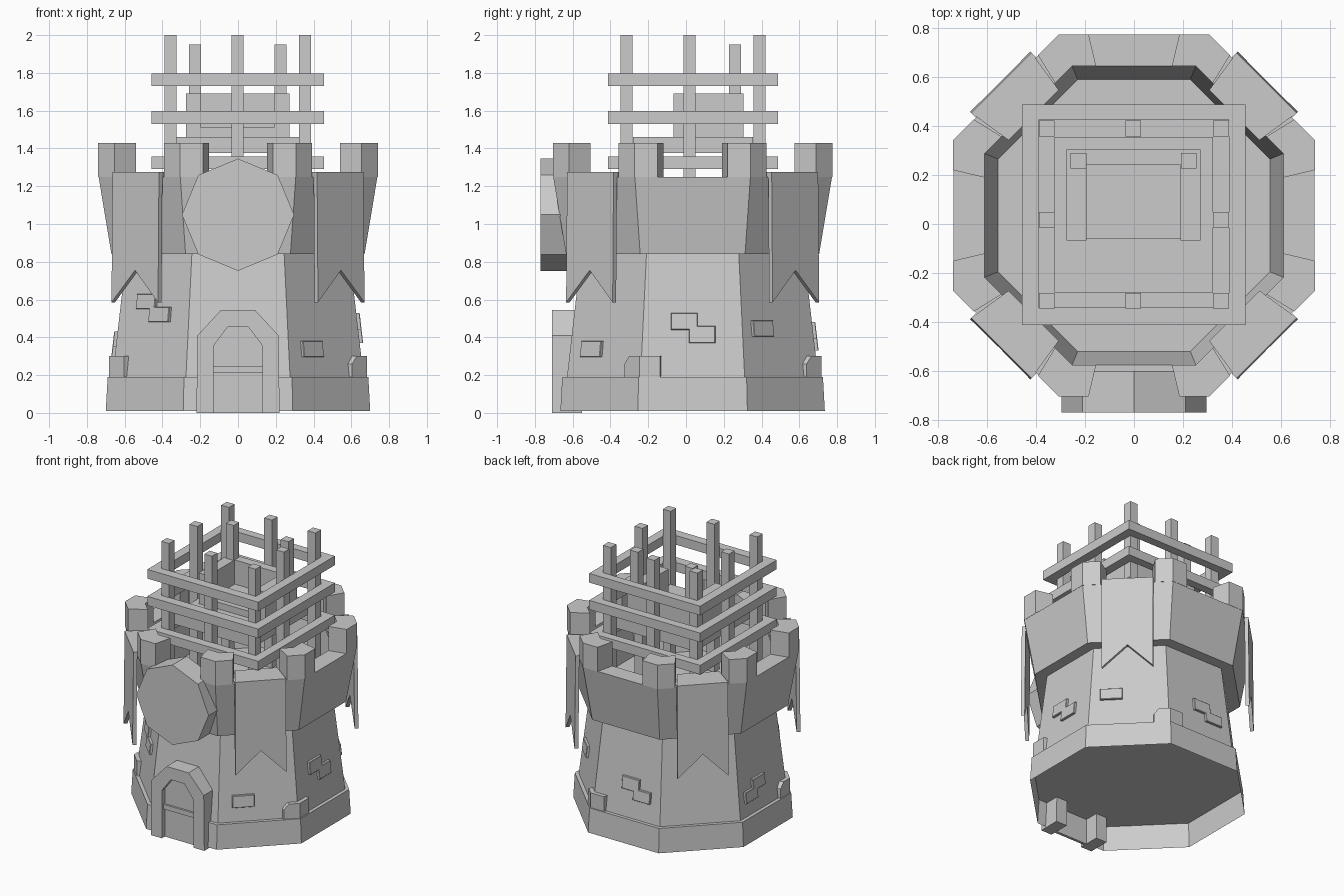
import bpy, bmesh, math
from mathutils import Vector

cube = bpy.data.objects.get("Cube")
if cube:
    bpy.data.objects.remove(cube, do_unlink=True)

CY = 0.035  # tower axis in y
T8 = math.tan(math.pi / 8)

grey = bpy.data.materials.new("plain_grey")
grey.use_nodes = True
COLOUR = (0.6, 0.6, 0.6, 1)
grey.diffuse_color = COLOUR
grey.node_tree.nodes["Principled BSDF"].inputs["Base Color"].default_value = COLOUR


def finish(name, bm):
    bmesh.ops.recalc_face_normals(bm, faces=bm.faces)
    mesh = bpy.data.meshes.new(name)
    bm.to_mesh(mesh)
    bm.free()
    mesh.materials.append(grey)
    ob = bpy.data.objects.new(name, mesh)
    bpy.context.collection.objects.link(ob)
    return ob


def loft(name, rings, caps=True):
    """Skin a list of equal point loops, with or without end caps."""
    bm = bmesh.new()
    loops = [[bm.verts.new(p) for p in ring] for ring in rings]
    n = len(loops[0])
    for a, b in zip(loops, loops[1:]):
        for i in range(n):
            j = (i + 1) % n
            bm.faces.new((a[i], a[j], b[j], b[i]))
    if caps:
        bm.faces.new(loops[0][::-1])
        bm.faces.new(loops[-1])
    return finish(name, bm)


def box(name, x0, x1, y0, y1, z0, z1):
    return loft(name, [[(x0, y0, z), (x1, y0, z), (x1, y1, z), (x0, y1, z)] for z in (z0, z1)])


def on_face(angle, out, u, z):
    """Point at distance out from the axis, u along the wall, height z."""
    c, s = math.cos(angle), math.sin(angle)
    return Vector((c * out - s * u, CY + s * out + c * u, z))


def octagon(apothem, z):
    return [on_face(k * math.pi / 4, apothem, apothem * T8, z) for k in range(8)]


# Tower shell: the plinth is an open skirt below the wall
skirt = [(0.70, 0.01), (0.69, 0.19), (0.665, 0.19)]
loft("base_plinth", [octagon(a, z) for a, z in skirt], caps=False)
wall = [(0.665, 0.19), (0.59, 0.84), (0.67, 0.84), (0.738, 1.25), (0.61, 1.25), (0.555, 0.9)]
loft("tower_wall", [octagon(a, z) for a, z in wall])


# Blocks wrapped around an octagon corner; levels are (height, chamfer)
def corner_block(name, k, outer, inner, ext_out, ext_in, levels):
    a, b = k * math.pi / 4, (k + 1) * math.pi / 4
    h, hi = outer * T8, inner * T8
    rings = []
    for z, cut in levels:
        rings.append([on_face(a, outer, h - ext_out + cut, z), on_face(a, outer, h, z),
                      on_face(b, outer, ext_out - h, z), on_face(b, inner, ext_in - hi, z),
                      on_face(a, inner, hi, z), on_face(a, inner, hi - ext_in + cut, z)])
    return loft(name, rings)


for k in range(8):
    corner_block(f"merlon_{k + 1}", k, 0.74, 0.61, 0.121, 0.098, [(1.25, 0), (1.43, 0)])
for i, k in enumerate((7, 1, 4)):
    corner_block(f"corner_stone_{i + 1}", k, 0.682, 0.58, 0.11, 0.09,
                 [(0.19, 0), (0.26, 0), (0.30, 0.035)])


# Raised bricks: wall number, centre along wall, width, bottom, top
def brick(name, k, u, w, z0, z1):
    rings = []
    for depth, inset in ((-0.05, 0), (0.015, 0), (0.018, 0.003)):
        ring = []
        for su, z in ((-1, z0 + inset), (1, z0 + inset), (1, z1 - inset), (-1, z1 - inset)):
            surface = 0.665 - 0.115 * (z - 0.19)
            ring.append(on_face(k * math.pi / 4, surface + depth, u + su * (w / 2 - inset), z))
        rings.append(ring)
    return loft(name, rings)


BRICKS = [(0, -0.045, 0.14, 0.44, 0.53), (0, 0.05, 0.14, 0.37, 0.46),
          (2, 0.025, 0.14, 0.39, 0.48), (2, 0.12, 0.14, 0.33, 0.41),
          (4, -0.045, 0.14, 0.35, 0.43), (4, -0.14, 0.14, 0.29, 0.37),
          (5, -0.055, 0.14, 0.55, 0.63), (5, 0.05, 0.15, 0.48, 0.56),
          (7, -0.10, 0.15, 0.295, 0.38), (1, -0.12, 0.15, 0.405, 0.49)]
for i, spec in enumerate(BRICKS):
    brick(f"wall_brick_{i + 1}", *spec)


# Swallow-tailed banners draped over the diagonal gaps
def banner(name, angle):
    w = 0.174
    tail = [(-w, 1.275), (-w, 0.585), (0, 0.755), (w, 0.585), (w, 1.275)]
    loft(name + "_cloth", [[on_face(angle, r + 0.01 * (1.275 - z), u, z) for u, z in tail]
                           for r in (0.74, 0.766)])
    top = [(0.766, -w), (0.766, w), (0.58, 0.145), (0.58, -0.145)]
    loft(name + "_fold", [[on_face(angle, r, u, z) for r, u in top] for z in (1.245, 1.275)])


for i, name in enumerate(("back_left", "back_right", "front_right", "front_left")):
    banner(name + "_banner", math.pi / 4 + i * math.pi / 2)

# Eight-sided front shield
loft("front_shield", [[(0.297 * math.sin(k * math.pi / 4), y, 1.049 + 0.297 * math.cos(k * math.pi / 4))
                       for k in range(8)] for y in (-0.77, -0.60)])

# Doorway: arched frame, thin recessed leaf and cross bar
outer = [(0.22, 0.0), (0.215, 0.41), (0.09, 0.545)]
inner = [(0.13, 0.0), (0.13, 0.355), (0.055, 0.455)]
arch_out = outer + [(-x, z) for x, z in reversed(outer)]
arch_in = inner + [(-x, z) for x, z in reversed(inner)]
loft("door_frame", [[(x, y, z) for x, z in arch_out + arch_in[::-1]] for y in (-0.71, -0.55)])
loft("door_leaf", [[(x, y, z) for x, z in arch_in] for y in (-0.675, -0.655)])
box("door_bar", -0.13, 0.13, -0.69, -0.67, 0.21, 0.245)

# Timber scaffold: three square rings and eight posts
for i, z in enumerate((1.29, 1.53, 1.73)):
    rail = f"scaffold_ring_{i + 1}"
    box(rail + "_front", -0.458, 0.455, -0.412, -0.342, z, z + 0.068)
    box(rail + "_back", -0.458, 0.455, 0.425, 0.488, z, z + 0.068)
    box(rail + "_right", -0.458, -0.39, -0.342, 0.425, z, z + 0.068)
    box(rail + "_left", 0.388, 0.455, -0.342, 0.425, z, z + 0.068)


def post(name, x, y, top, bottom=0.9):
    box(name, x - 0.032, x + 0.032, y - 0.032, y + 0.032, bottom, top)


for x, xn in ((-0.357, "right"), (-0.003, "middle"), (0.355, "left")):
    for y, yn in ((-0.314, "front"), (0.018, "centre"), (0.39, "back")):
        if (xn, yn) != ("middle", "centre"):
            post(f"{yn}_{xn}_post", x, y, 2.0)

# Platform with a high-armed seat
box("platform", -0.325, 0.322, -0.28, 0.355, 1.375, 1.46)
box("seat", -0.2, 0.2, -0.06, 0.25, 1.46, 1.51)
box("seat_back", -0.2, 0.195, 0.24, 0.305, 1.46, 1.69)
box("seat_right_arm", -0.275, -0.195, -0.067, 0.305, 1.46, 1.69)
box("seat_left_arm", 0.19, 0.272, -0.067, 0.305, 1.46, 1.69)
post("seat_right_post", -0.227, 0.259, 1.95, 1.46)
post("seat_left_post", 0.224, 0.259, 1.95, 1.46)
